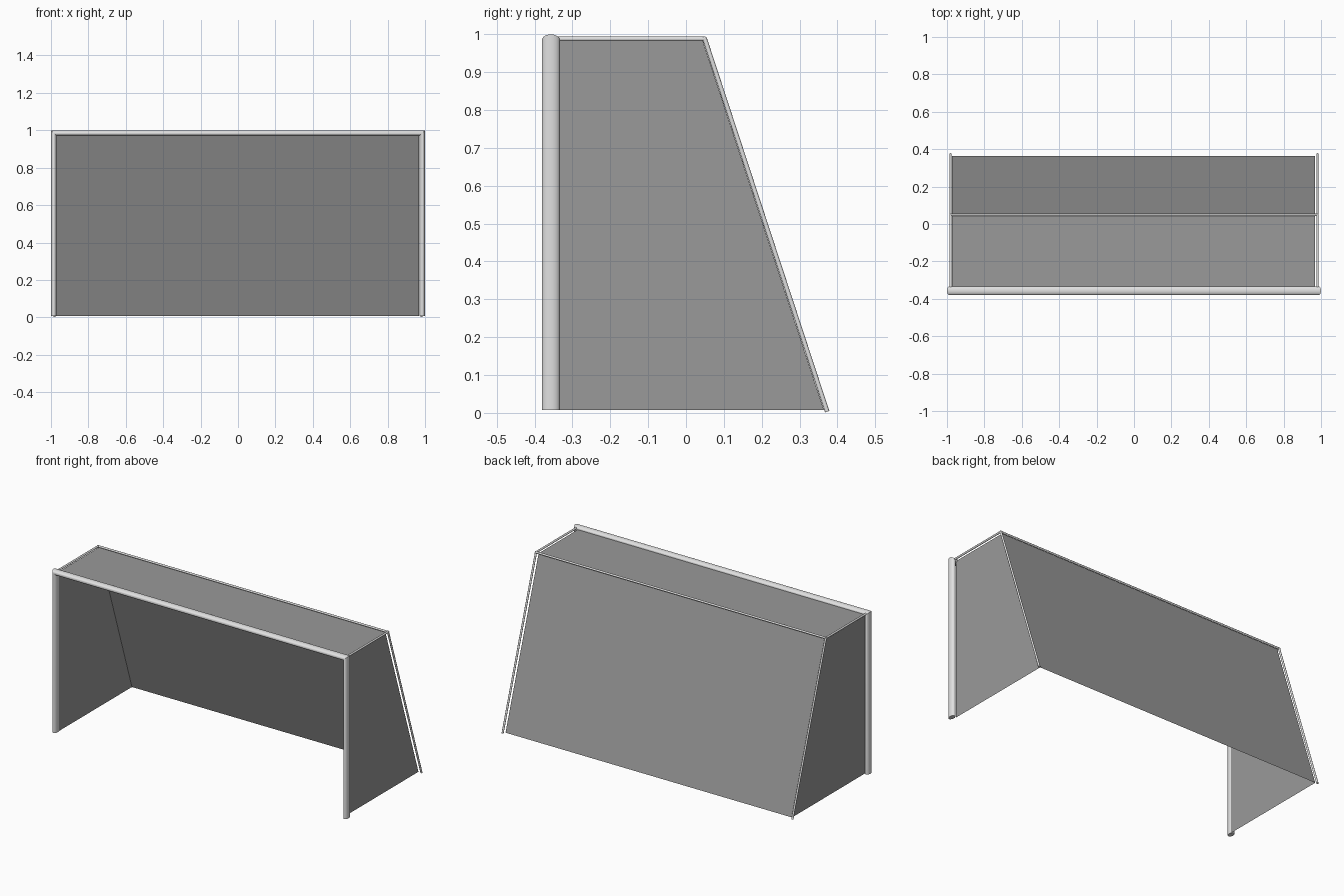
import bpy, bmesh, math
from mathutils import Vector

if "Cube" in bpy.data.objects:
    bpy.data.objects.remove(bpy.data.objects["Cube"])


def material(name, v):
    m = bpy.data.materials.new(name)
    m.diffuse_color = (v, v, v, 1)
    m.use_nodes = True
    m.node_tree.nodes["Principled BSDF"].inputs["Base Color"].default_value = m.diffuse_color
    return m


FRAME = material("light grey metal", 0.75)
NET = material("mid grey net", 0.32)


def finish(name, bm, mat, smooth=True):
    me = bpy.data.meshes.new(name)
    bm.to_mesh(me)
    bm.free()
    ob = bpy.data.objects.new(name, me)
    bpy.context.collection.objects.link(ob)
    me.materials.append(mat)
    if smooth:
        bpy.ops.object.select_all(action='DESELECT')
        ob.select_set(True)
        bpy.context.view_layer.objects.active = ob
        bpy.ops.object.shade_smooth_by_angle(angle=math.radians(40))
    return ob


def skin(name, rings, mat):
    """Tube through a list of point rings, capped at both ends."""
    bm = bmesh.new()
    vs = [[bm.verts.new(p) for p in r] for r in rings]
    n = len(rings[0])
    for a, b in zip(vs, vs[1:]):
        for i in range(n):
            j = (i + 1) % n
            bm.faces.new((a[i], a[j], b[j], b[i]))
    bm.faces.new(vs[0])
    bm.faces.new(vs[-1])
    bmesh.ops.recalc_face_normals(bm, faces=bm.faces)
    return finish(name, bm, mat)


def rod(name, a, b, r=0.006, n=12):
    a, b = Vector(a), Vector(b)
    q = (b - a).to_track_quat('Z', 'Y')
    circle = [Vector((r * math.cos(t), r * math.sin(t), 0))
              for t in (2 * math.pi * i / n for i in range(n))]
    return skin(name, [[p + q @ c for c in circle] for p in (a, b)], FRAME)


def panel(name, pts):
    bm = bmesh.new()
    bm.faces.new([bm.verts.new(p) for p in pts])
    return finish(name, bm, NET, False)


# Oval goal mouth: two posts and the crossbar, mitred at the corners
N = 24
oval = [(0.015 * math.cos(t), 0.0235 * math.sin(t) - 0.357)
        for t in (2 * math.pi * i / N for i in range(N))]
X, Z = 0.985, 0.985
skin("goal_mouth", [
    [(-X - u, y, 0.008) for u, y in oval],
    [(-X - u, y, Z + u) for u, y in oval],
    [(X + u, y, Z + u) for u, y in oval],
    [(X + u, y, 0.008) for u, y in oval]], FRAME)

# Thin rear frame
RX = 0.981
for s, side in ((-1, "left"), (1, "right")):
    rod(side + "_top_rail", (s * RX, -0.35, 0.988), (s * RX, 0.052, 0.988))
    rod(side + "_back_rail", (s * RX, 0.049, 0.990), (s * RX, 0.373, 0.003))
rod("back_top_bar", (-RX - 0.005, 0.049, 0.988), (RX + 0.005, 0.049, 0.988))

# Net sheets: sides, top and sloping back
L, R = -0.973, 0.967
outline = [(-0.345, 0.008), (0.364, 0.008), (0.044, 0.984), (-0.345, 0.984)]
panel("right_net", [(R, y, z) for y, z in outline])
panel("left_net", [(L, y, z) for y, z in reversed(outline)])
for name, a, b in (("back_net", outline[1], outline[2]),
                   ("top_net", outline[2], outline[3])):
    panel(name, [(R, *a), (L, *a), (L, *b), (R, *b)])
